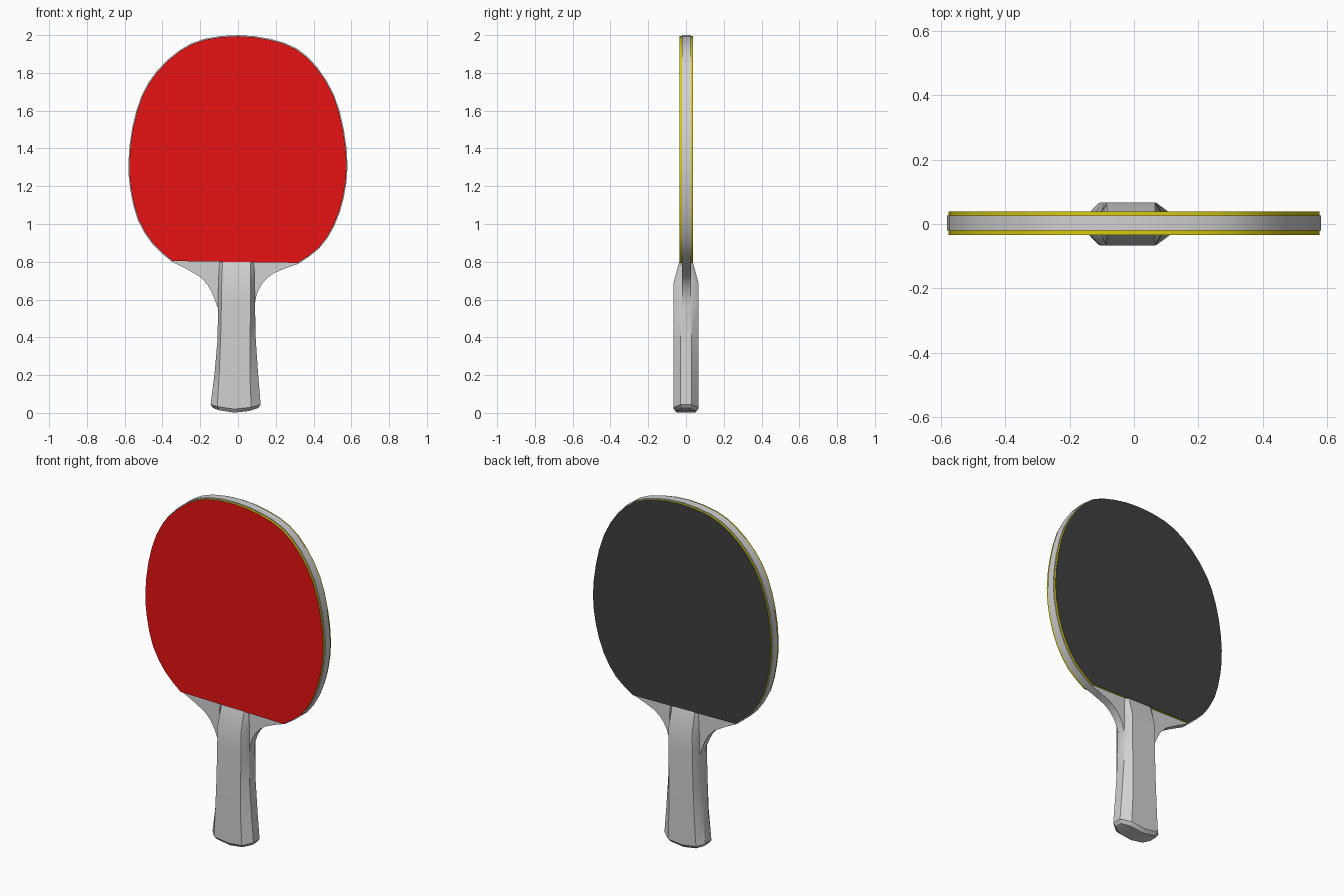
import bpy
import bmesh
from mathutils import Vector

cube = bpy.data.objects.get("Cube")
if cube:
    bpy.data.objects.remove(cube, do_unlink=True)


def material(name, r, g, b):
    mat = bpy.data.materials.new(name)
    mat.use_nodes = True
    mat.diffuse_color = (r, g, b, 1)
    mat.node_tree.nodes["Principled BSDF"].inputs["Base Color"].default_value = (r, g, b, 1)
    return mat


wood = material("pale_grey_wood", 0.64, 0.64, 0.64)
sponge = material("yellow_sponge", 0.70, 0.60, 0.006)
red = material("red_rubber", 0.80, 0.006, 0.006)
black = material("black_rubber", 0.05, 0.05, 0.05)


def finish(name, bm, mats):
    bmesh.ops.recalc_face_normals(bm, faces=bm.faces)
    mesh = bpy.data.meshes.new(name)
    bm.to_mesh(mesh)
    bm.free()
    for mat in mats:
        mesh.materials.append(mat)
    obj = bpy.data.objects.new(name, mesh)
    bpy.context.collection.objects.link(obj)
    bpy.ops.object.select_all(action="DESELECT")
    obj.select_set(True)
    bpy.context.view_layer.objects.active = obj
    bpy.ops.object.shade_smooth_by_angle(angle=0.6)
    return obj


def slab(name, outline, y_front, y_back, mats, cover=None):
    """Extrude an x-z outline in depth; cover is the side (-1 or 1) given the second material."""
    bm = bmesh.new()
    rings = [[bm.verts.new((x, y, z)) for x, z in outline] for y in (y_front, y_back)]
    n = len(outline)
    for i in range(n):
        j = (i + 1) % n
        bm.faces.new((rings[0][i], rings[0][j], rings[1][j], rings[1][i]))
    for ring in rings:
        bm.faces.new(ring)
    bm.normal_update()
    if cover:
        y = y_front if cover < 0 else y_back
        for f in bm.faces:
            if all(abs(v.co.y - y) < 1e-5 for v in f.verts):
                f.material_index = 1
    return finish(name, bm, mats)


def smooth_path(points, steps=2):
    """Catmull-Rom curve through the points."""
    p = [Vector(q) for q in points]
    p = [p[0] * 2 - p[1]] + p + [p[-1] * 2 - p[-2]]
    out = []
    for a, b, c, d in zip(p, p[1:], p[2:], p[3:]):
        for s in range(steps):
            t = s / steps
            out.append(b + (c - a) * t / 2
                       + (a * 2 - b * 5 + c * 4 - d) * t * t / 2
                       + (b * 3 - a - c * 3 + d) * t ** 3 / 2)
    return out + [p[-2]]


# Blade head, running from the lower right corner over the top to the lower left
head = smooth_path([
    (0.32, 0.79), (0.43, 0.87), (0.51, 0.99), (0.56, 1.14), (0.58, 1.31),
    (0.56, 1.50), (0.51, 1.68), (0.42, 1.83), (0.31, 1.93), (0.17, 1.98),
    (0, 2), (-0.18, 1.98), (-0.31, 1.92), (-0.43, 1.81), (-0.51, 1.68),
    (-0.56, 1.51), (-0.58, 1.33), (-0.57, 1.18), (-0.53, 1.02), (-0.45, 0.89),
    (-0.35, 0.80)])
neck_left = smooth_path([(-0.35, 0.80), (-0.20, 0.72), (-0.14, 0.64), (-0.11, 0.56)])
neck_right = smooth_path([(0.09, 0.56), (0.095, 0.61), (0.125, 0.68), (0.19, 0.74), (0.32, 0.79)])
slab("blade", head + neck_left[1:] + neck_right[:-1], -0.02, 0.026, [wood])

# Rubber sheets, slightly smaller than the blade: yellow edges, coloured outer face
sheet = [(x * 0.992, 1.3 + (z - 1.3) * 0.992) for x, z in head]
slab("front_rubber", sheet, -0.034, -0.02, [sponge, red], cover=-1)
slab("back_rubber", sheet, 0.026, 0.038, [sponge, black], cover=1)

# Handle: faceted sections as (z, left edge, right edge, flat left, flat right, half depth)
sections = [
    (0.02, -0.145, 0.12, -0.11, 0.07, 0.065),
    (0.20, -0.125, 0.107, -0.10, 0.063, 0.067),
    (0.39, -0.108, 0.094, -0.092, 0.064, 0.067),
    (0.57, -0.106, 0.09, -0.088, 0.066, 0.067),
    (0.69, -0.104, 0.088, -0.086, 0.066, 0.066),
    (0.80, -0.098, 0.085, -0.082, 0.065, 0.036),
]


def section_points(z, left, right, flat_left, flat_right, depth, sag=0.0):
    side = min(0.028, depth * 0.7)
    mid = (flat_left + flat_right) / 2
    front = [(left, -side), (flat_left, -depth), (mid, -depth), (flat_right, -depth), (right, -side)]
    pts = front + [(x, -y) for x, y in reversed(front)]
    return [(x, y, z + sag * (x + 0.012) ** 2) for x, y in pts]


loops = [section_points(*s, sag=1.4 if i == 0 else 0) for i, s in enumerate(sections)]
# Rounded butt, drawn in towards its centre
butt = [(-0.012 + (x + 0.012) * 0.9, y * 0.75, z - 0.019) for x, y, z in loops[0]]
loops.insert(0, butt)

bm = bmesh.new()
rings = [[bm.verts.new(p) for p in loop] for loop in loops]
for low, high in zip(rings, rings[1:]):
    for i in range(len(low)):
        j = (i + 1) % len(low)
        bm.faces.new((low[i], low[j], high[j], high[i]))
# Strips close the curved butt
for i in range(4):
    bm.faces.new((rings[0][i], rings[0][i + 1], rings[0][8 - i], rings[0][9 - i]))
bm.faces.new(rings[-1])
finish("handle", bm, [wood])
